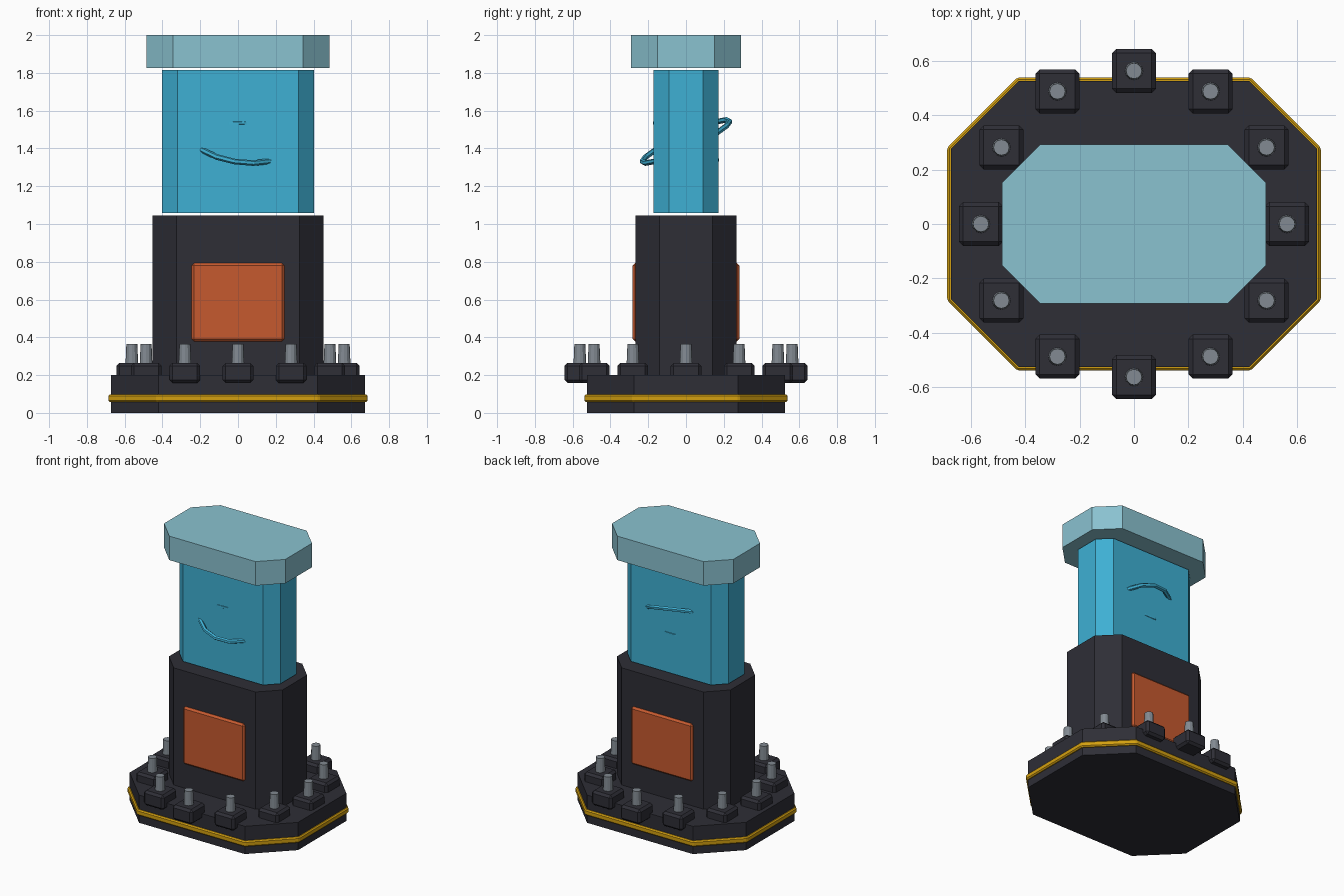
import bpy, bmesh, math
from mathutils import Vector, Matrix

if "Cube" in bpy.data.objects:
    bpy.data.objects.remove(bpy.data.objects["Cube"])


def material(name, rgb):
    m = bpy.data.materials.new(name)
    lin = [((c / 255 + 0.055) / 1.055) ** 2.4 for c in rgb]
    m.diffuse_color = (*lin, 1)
    m.use_nodes = True
    m.node_tree.nodes["Principled BSDF"].inputs["Base Color"].default_value = m.diffuse_color
    return m


DARK = material("dark charcoal", (46, 46, 54))
BLUE = material("bright blue", (62, 176, 212))
PALE = material("pale blue", (138, 194, 208))
ORANGE = material("burnt orange", (198, 90, 47))
GOLD = material("gold", (212, 160, 16))
STEEL = material("steel grey", (130, 138, 146))


def finish(name, bm, mat, bevel=0):
    if bevel:
        bmesh.ops.bevel(bm, geom=bm.edges[:], offset=bevel, segments=1,
                        affect='EDGES', profile=0.5)
    bmesh.ops.recalc_face_normals(bm, faces=bm.faces[:])
    me = bpy.data.meshes.new(name)
    bm.to_mesh(me)
    bm.free()
    me.materials.append(mat)
    ob = bpy.data.objects.new(name, me)
    bpy.context.collection.objects.link(ob)
    return ob


def octagon(name, hx, hy, c, z0, z1, mat, bevel=0):
    """Rectangular prism with cut corners."""
    bm = bmesh.new()
    pts = [(hx, hy - c), (hx - c, hy), (c - hx, hy), (-hx, hy - c),
           (-hx, c - hy), (c - hx, -hy), (hx - c, -hy), (hx, c - hy)]
    f = bm.faces.new([bm.verts.new((x, y, z0)) for x, y in pts])
    ext = bmesh.ops.extrude_face_region(bm, geom=[f], use_keep_orig=True)
    top = [v for v in ext["geom"] if isinstance(v, bmesh.types.BMVert)]
    bmesh.ops.translate(bm, verts=top, vec=(0, 0, z1 - z0))
    return finish(name, bm, mat, bevel)


def box(name, centre, size, mat, bevel):
    bm = bmesh.new()
    bmesh.ops.create_cube(bm, size=1)
    bmesh.ops.scale(bm, vec=size, verts=bm.verts)
    bmesh.ops.translate(bm, vec=centre, verts=bm.verts)
    return finish(name, bm, mat, bevel)


def ring(name, centre, u, v, radius, tube, mat, n=16, k=6):
    """Torus lying in the plane of directions u and v."""
    u = Vector(u).normalized()
    w = u.cross(Vector(v)).normalized()
    v = w.cross(u)
    bm = bmesh.new()
    grid = []
    for i in range(n):
        a = math.tau * i / n
        d = u * math.cos(a) + v * math.sin(a)
        grid.append([bm.verts.new(Vector(centre) + d * (radius + tube * math.cos(b)) + w * tube * math.sin(b))
                     for b in (math.tau * j / k for j in range(k))])
    for i in range(n):
        for j in range(k):
            p, q, j2 = grid[i], grid[(i + 1) % n], (j + 1) % k
            bm.faces.new((p[j], q[j], q[j2], p[j2]))
    return finish(name, bm, mat)


# Base slab with gold trim
octagon("base", 0.672, 0.525, 0.25, 0, 0.2, DARK)
octagon("base_trim", 0.686, 0.538, 0.257, 0.057, 0.098, GOLD, 0.008)

# Stacked column, glowing tank and cap, with narrow gaps between
octagon("lower_column", 0.453, 0.267, 0.127, 0.2, 1.045, DARK)
octagon("tank", 0.402, 0.172, 0.082, 1.057, 1.815, BLUE)
octagon("cap", 0.484, 0.292, 0.14, 1.827, 2.0, PALE)

# Panel showing on the front and back of the column
box("panel", (0, 0, 0.585), (0.49, 0.565, 0.415), ORANGE, 0.013)

# Tilted rings that break through the tank walls
ring("large_ring", (0, 0, 1.437), (1, 0, -0.167), (0, 1, 0.473), 0.255, 0.015, BLUE)
ring("small_ring", (0, 0, 1.437), (0.03, -0.163, 0.097), (1, 0, 0), 0.194, 0.013, BLUE)

# Twelve anchor blocks with bolts around the base
for i in range(12):
    a = math.tau * i / 12
    x, y = 0.562 * math.cos(a), 0.562 * math.sin(a)
    box(f"anchor_block_{i + 1}", (x, y, 0.212), (0.162, 0.162, 0.106), DARK, 0.016)
    bm = bmesh.new()
    bmesh.ops.create_cone(bm, cap_ends=True, segments=12, radius1=0.034, radius2=0.029,
                          depth=0.12, matrix=Matrix.Translation((x, y, 0.306)))
    finish(f"bolt_{i + 1}", bm, STEEL)
